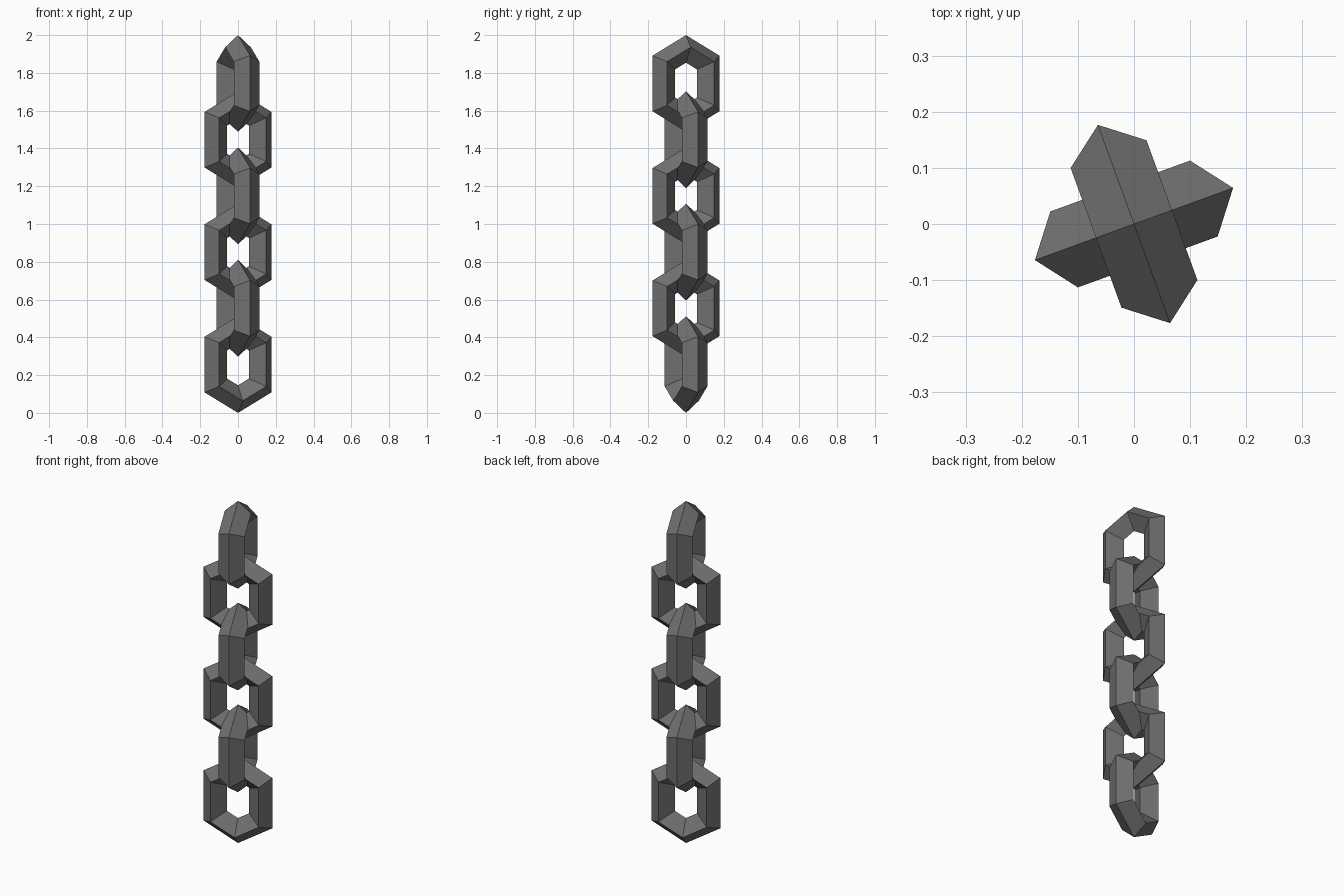
import bpy, bmesh, math

if "Cube" in bpy.data.objects:
    bpy.data.objects.remove(bpy.data.objects["Cube"])

iron = bpy.data.materials.new("dark_grey_iron")
iron.diffuse_color = (0.165, 0.165, 0.165, 1)
iron.use_nodes = True
iron.node_tree.nodes["Principled BSDF"].inputs["Base Color"].default_value = iron.diffuse_color

# Diamond cross-section as (hexagon radius, sideways offset)
SECTION = [(0.217, 0.0), (0.153, 0.072), (0.071, 0.0), (0.153, -0.072)]
STRETCH = 0.039          # half of the straight stretch in each link
HALF = 0.217 + STRETCH   # half height of a link
COUNT = 6
PITCH = (2 - 2 * HALF) / (COUNT - 1)


def ring(bm, angle):
    """One diamond section at a corner of the stretched hexagon."""
    c, s = math.cos(angle), math.sin(angle)
    shift = STRETCH if s > 0 else -STRETCH
    return [bm.verts.new((r * c, v, r * s + shift)) for r, v in SECTION]


# Link shape: six-cornered ring with a four-sided section
mesh = bpy.data.meshes.new("chain_link")
bm = bmesh.new()
rings = [ring(bm, math.radians(30 + 60 * i)) for i in range(6)]
for i in range(6):
    a, b = rings[i], rings[(i + 1) % 6]
    for j in range(4):
        k = (j + 1) % 4
        bm.faces.new((a[j], b[j], b[k], a[k]))
bmesh.ops.recalc_face_normals(bm, faces=bm.faces)
bm.to_mesh(mesh)
bm.free()
mesh.materials.append(iron)

# Chain: links alternate by a quarter turn
for i in range(COUNT):
    link = bpy.data.objects.new(f"chain_link_{i + 1}", mesh)
    link.location.z = HALF + PITCH * i
    link.rotation_euler.z = math.radians(20 + 90 * (i % 2))
    bpy.context.collection.objects.link(link)
